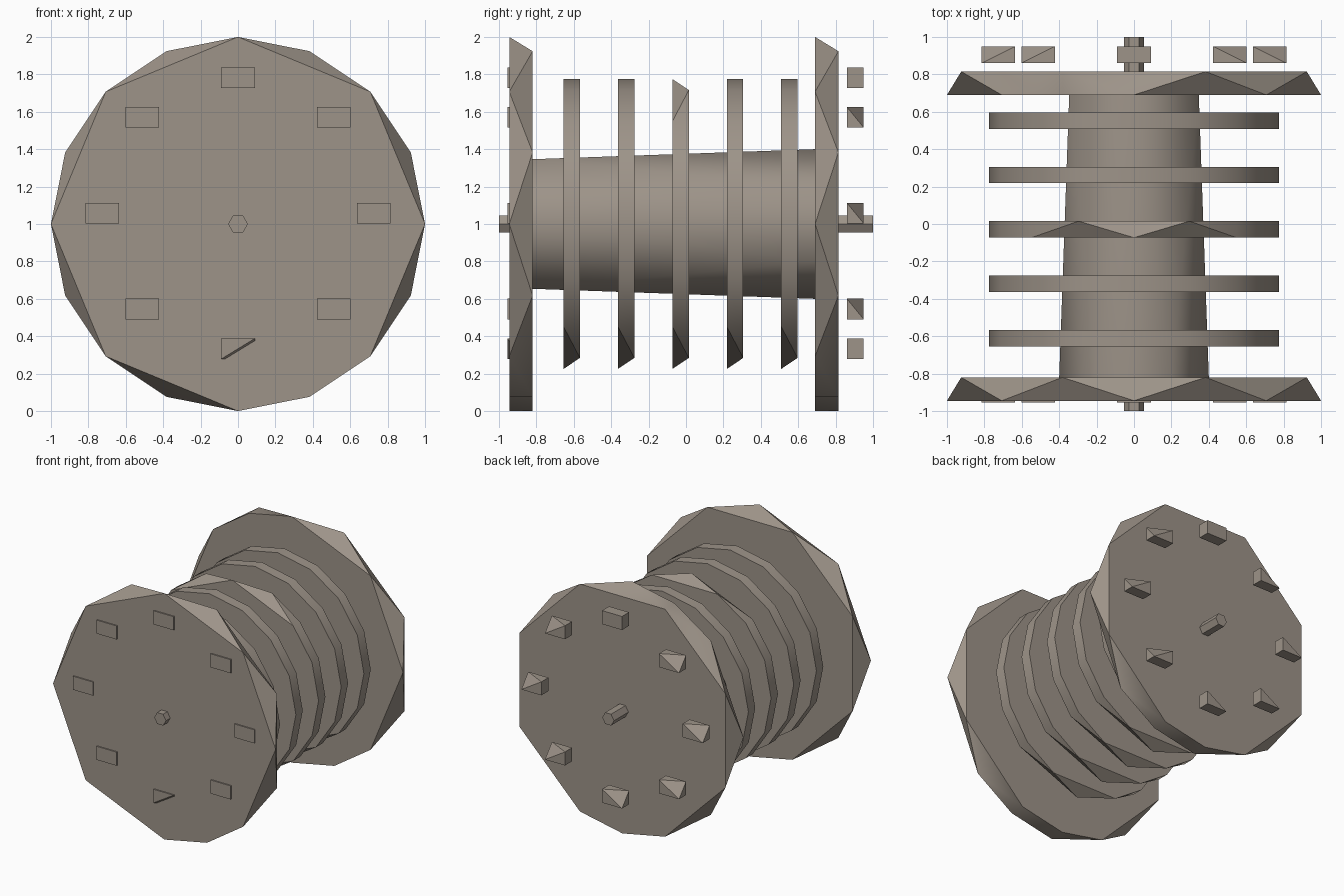
import bpy, bmesh
from math import sin, cos, radians

old = bpy.data.objects.get("Cube")
if old:
    bpy.data.objects.remove(old, do_unlink=True)

mat = bpy.data.materials.new("dull brown")
mat.use_nodes = True
colour = (0.34, 0.295, 0.25, 1)
mat.diffuse_color = colour
mat.node_tree.nodes["Principled BSDF"].inputs["Base Color"].default_value = colour

AXIS = 1.0  # height of the spool axis


def solid(name, points):
    """Convex faceted part through the given points."""
    bm = bmesh.new()
    for p in points:
        bm.verts.new(p)
    bmesh.ops.convex_hull(bm, input=bm.verts[:])
    bmesh.ops.dissolve_limit(bm, angle_limit=radians(0.5),
                             verts=bm.verts[:], edges=bm.edges[:])
    bmesh.ops.recalc_face_normals(bm, faces=bm.faces[:])
    for f in bm.faces:
        f.smooth = True
    mesh = bpy.data.meshes.new(name)
    bm.to_mesh(mesh)
    bm.free()
    mesh.set_sharp_from_angle(angle=radians(35))
    mesh.materials.append(mat)
    obj = bpy.data.objects.new(name, mesh)
    bpy.context.collection.objects.link(obj)
    return obj


def ring(r, y, angles):
    return [(r * cos(radians(a)), y, AXIS + r * sin(radians(a))) for a in angles]


def steps(n, offset=0):
    return [offset + 360 * i / n for i in range(n)]


# End flanges: eight-sided faces, twisted half a step front to back
for name, y, extra in (("front_flange", -0.945, []), ("back_flange", 0.69, [112.5])):
    solid(name, ring(1, y, steps(8) + [292.5] + extra)
          + ring(1, y + 0.125, steps(8, 22.5) + [270]))

# Drum: twisted hexagonal core
solid("drum", ring(0.4, -0.82, steps(6)) + ring(0.4, 0.69, steps(6, 30)))

# Axle
solid("axle", ring(0.053, -1, steps(6)) + ring(0.053, 1, steps(6)))

# Winding discs, chamfered at the bottom; the middle one also at the top
for i in range(5):
    y = -0.655 + 0.291 * i
    back_gap = [270] + ([90] if i == 2 else [])
    front_gap = [247.5, 292.5] + ([67.5, 112.5] if i == 2 else [])
    solid(f"disc_{i + 1}",
          ring(0.775, y, [a for a in steps(16) if a not in front_gap])
          + ring(0.775, y + 0.088, [a for a in steps(16) if a not in back_gap]))


def block(name, x, y, z, cut=None):
    """Small box, optionally with one corner (sign triple) cut away."""
    corners = [(i, j, k) for i in (-1, 1) for j in (-1, 1) for k in (-1, 1)]
    solid(name, [(x + 0.09 * i, y + 0.045 * j, z + 0.055 * k)
                 for i, j, k in corners if (i, j, k) != cut])


# Blocks in a circle on both ends
for n, a in enumerate(steps(8)):
    x, z = 0.725 * cos(radians(a)), AXIS + 0.058 + 0.725 * sin(radians(a))
    side = 1 if x > 0.01 else -1
    block(f"front_block_{n + 1}", x, -0.91, z, (1, -1, -1) if a == 270 else None)
    block(f"back_block_{n + 1}", x, 0.905, z, None if a == 90 else (side, 1, 1))
